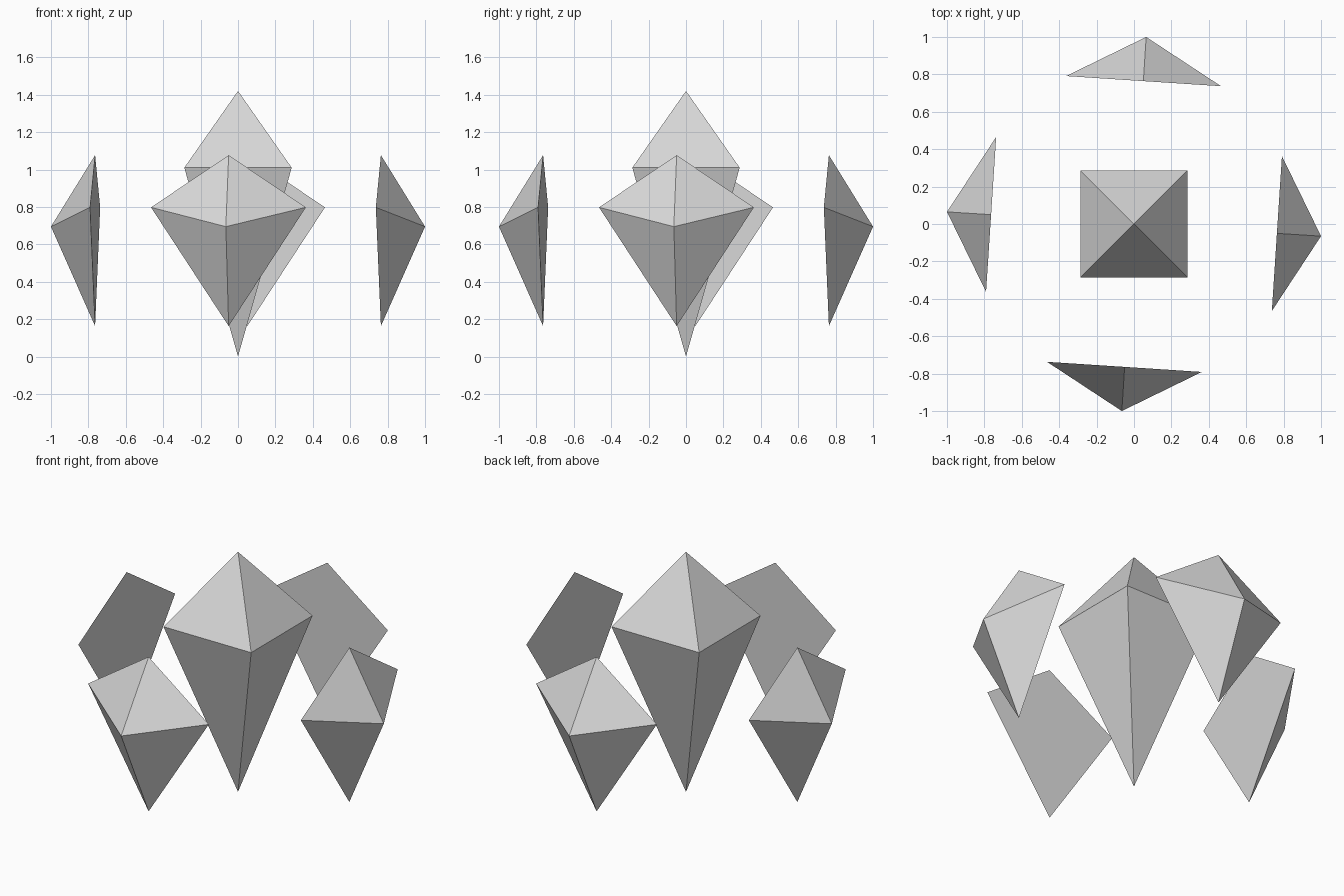
import bpy, bmesh
from math import radians
from mathutils import Matrix, Vector

cube = bpy.data.objects.get("Cube")
if cube:
    bpy.data.objects.remove(cube, do_unlink=True)

# Single pale stone colour
stone = bpy.data.materials.new("pale_grey_stone")
stone.use_nodes = True
colour = (0.68, 0.68, 0.68, 1)
stone.diffuse_color = colour
stone.node_tree.nodes["Principled BSDF"].inputs["Base Color"].default_value = colour


def crystal(name, top, bottom, ring, flat_back=False, turn=0):
    """Join a girdle ring to a top and a bottom point with flat facets."""
    bm = bmesh.new()
    spin = Matrix.Rotation(radians(turn), 3, 'Z')
    t, b, *girdle = [bm.verts.new(spin @ Vector(p)) for p in (top, bottom, *ring)]
    pairs = list(zip(girdle, girdle[1:]))
    if flat_back:
        bm.faces.new((t, girdle[0], b, girdle[-1]))
    else:
        pairs.append((girdle[-1], girdle[0]))
    for p, q in pairs:
        bm.faces.new((t, p, q))
        bm.faces.new((b, q, p))
    bmesh.ops.recalc_face_normals(bm, faces=bm.faces)
    mesh = bpy.data.meshes.new(name)
    bm.to_mesh(mesh)
    bm.free()
    mesh.materials.append(stone)
    bpy.context.collection.objects.link(bpy.data.objects.new(name, mesh))


# Central crystal with a square girdle
w, h = 0.287, 1.01
crystal("centre_crystal", (0, 0, 1.42), (0, 0, 0),
        [(-w, -w, h), (w, -w, h), (w, w, h), (-w, w, h)])

# Four floating shards, flat on the inside, turned around the centre
for i, side in enumerate(("front", "left", "back", "right")):
    crystal(side + "_shard", (-0.05, -0.764, 1.077), (-0.05, -0.764, 0.163),
            [(-0.465, -0.737, 0.798), (-0.065, -1, 0.695), (0.363, -0.791, 0.798)],
            flat_back=True, turn=90 * i)
